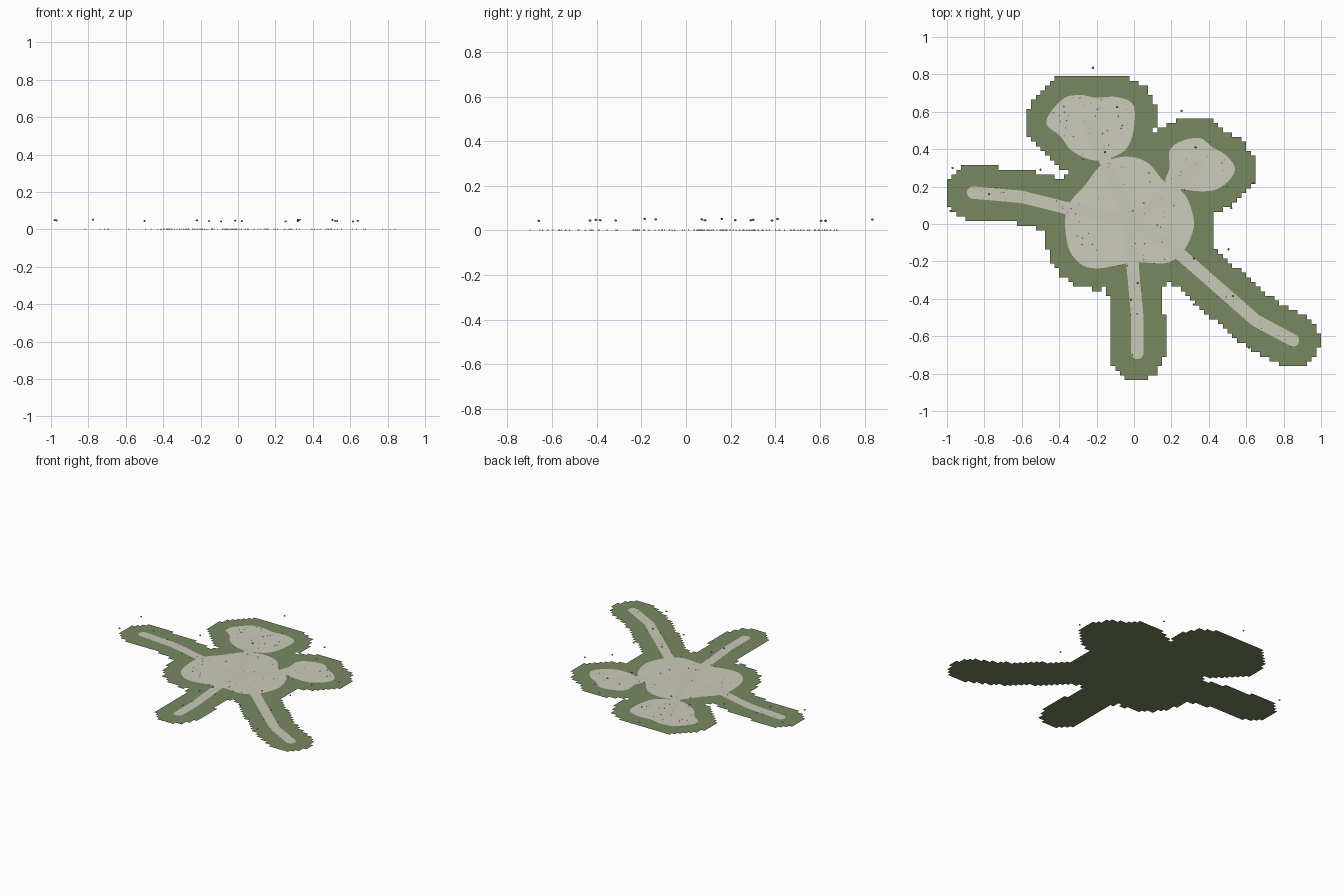
import bpy, bmesh, math, random
from mathutils import Vector as V

if "Cube" in bpy.data.objects:
    bpy.data.objects.remove(bpy.data.objects["Cube"])

random.seed(4)
CELL, MARGIN, HALF = 0.025, 0.112, 0.033


def material(name, rgb):
    m = bpy.data.materials.new(name)
    m.diffuse_color = (*rgb, 1)
    m.use_nodes = True
    m.node_tree.nodes["Principled BSDF"].inputs["Base Color"].default_value = m.diffuse_color
    return m


GREEN = material("grass", (0.19, 0.25, 0.12))
SAND = material("sand", (0.60, 0.60, 0.51))
TRACK = material("track", (0.59, 0.59, 0.48))
STONE = material("stone", (0.5, 0.5, 0.42))


def finish(bm, name, mat):
    mesh = bpy.data.meshes.new(name)
    bm.to_mesh(mesh)
    bm.free()
    mesh.materials.append(mat)
    ob = bpy.data.objects.new(name, mesh)
    bpy.context.collection.objects.link(ob)
    return ob


def flat_shape(name, pts, z, mat):
    bm = bmesh.new()
    f = bm.faces.new([bm.verts.new((p.x, p.y, z)) for p in pts])
    f.normal_update()
    if f.normal.z < 0:
        f.normal_flip()
    bmesh.ops.triangulate(bm, faces=[f])
    return finish(bm, name, mat)


def smooth_loop(pts, steps=6):
    """Closed Catmull-Rom curve through the points."""
    pts = [V(p) for p in pts]
    n, out = len(pts), []
    for i in range(n):
        a, b, c, d = (pts[(i + k) % n] for k in (-1, 0, 1, 2))
        for s in range(steps):
            t = s / steps
            out.append(0.5 * (2 * b + (c - a) * t + (2 * a - 5 * b + 4 * c - d) * t * t
                              + (3 * b - a - 3 * c + d) * t ** 3))
    return out


def ribbon(pts):
    """Outline of a constant-width track with round ends."""
    pts = [V(p) for p in pts]
    out = []
    for line in (pts, pts[::-1]):
        for i in range(1, len(line) - 1):
            d0 = (line[i] - line[i - 1]).normalized()
            d1 = (line[i + 1] - line[i]).normalized()
            t = (d0 + d1).normalized()
            out.append(line[i] + V((t.y, -t.x)) * HALF / t.dot(d0))
        d = (line[-1] - line[-2]).normalized()
        a0 = math.atan2(d.y, d.x)
        for k in range(11):
            a = a0 - math.pi / 2 + math.pi * k / 10
            out.append(line[-1] + V((math.cos(a), math.sin(a))) * HALF)
    return out


def inside(p, poly):
    hit = False
    for a, b in zip(poly, poly[1:] + poly[:1]):
        if (a.y > p.y) != (b.y > p.y) and p.x < a.x + (p.y - a.y) * (b.x - a.x) / (b.y - a.y):
            hit = not hit
    return hit


def near(p, poly, r):
    for a, b in zip(poly, poly[1:] + poly[:1]):
        ab = b - a
        t = max(0, min(1, (p - a).dot(ab) / max(ab.length_squared, 1e-12)))
        if (p - a - ab * t).length_squared < r * r:
            return True
    return inside(p, poly)


# Clearings and tracks
clearings = {
    "main_clearing": [(0.32, 0.02), (0.30, -0.08), (0.25, -0.16), (0.165, -0.21), (0, -0.205),
                      (-0.19, -0.237), (-0.29, -0.21), (-0.355, -0.11), (-0.36, 0.08), (-0.26, 0.21),
                      (-0.17, 0.32), (-0.05, 0.36), (0.07, 0.33), (0.16, 0.23), (0.27, 0.16)],
    "large_clearing": [(-0.47, 0.545), (-0.385, 0.665), (-0.29, 0.69), (-0.2, 0.675), (-0.1, 0.68),
                       (-0.015, 0.65), (0.005, 0.58), (-0.015, 0.45), (-0.075, 0.375),
                       (-0.21, 0.34), (-0.33, 0.39), (-0.395, 0.47)],
    "small_clearing": [(0.19, 0.39), (0.245, 0.44), (0.35, 0.46), (0.42, 0.41), (0.49, 0.37),
                       (0.54, 0.3), (0.51, 0.235), (0.44, 0.185), (0.35, 0.175), (0.245, 0.19),
                       (0.17, 0.225), (0.19, 0.3)],
}
tracks = {
    "west_track": [(0, 0.01), (-0.36, 0.085), (-0.6, 0.145), (-0.86, 0.168)],
    "south_track": [(-0.02, 0), (-0.005, -0.25), (0.018, -0.5), (0.018, -0.69)],
    "southeast_track": [(0, 0.01), (0.24, -0.155), (0.65, -0.515), (0.85, -0.622)],
    "north_track": [(-0.02, 0.02), (-0.15, 0.33), (-0.24, 0.53)],
    "northeast_track": [(0, 0.01), (0.2, 0.18), (0.34, 0.32)],
}
outlines = []
for i, (name, pts) in enumerate(clearings.items()):
    outlines.append(smooth_loop(pts))
    flat_shape(name, outlines[-1], 0.002, SAND)
for i, (name, pts) in enumerate(tracks.items()):
    outlines.append(ribbon(pts))
    flat_shape(name, outlines[-1], 0.0024 + i * 0.0001, TRACK)

# Stepped grass verge made of square cells
bm = bmesh.new()
for i in range(80):
    for j in range(68):
        x, y = -1 + i * CELL, -0.835 + j * CELL
        c = V((x + CELL / 2, y + CELL / 2))
        if any(near(c, o, MARGIN) for o in outlines):
            bm.faces.new([bm.verts.new((x + u * CELL, y + v * CELL, 0))
                          for u, v in ((0, 0), (1, 0), (1, 1), (0, 1))])
bmesh.ops.remove_doubles(bm, verts=bm.verts, dist=1e-4)
finish(bm, "grass_verge", GREEN)


def pebbles(name, spots, r, flat, mat):
    bm = bmesh.new()
    for x, y, z in spots:
        g = bmesh.ops.create_icosphere(bm, subdivisions=1, radius=r)
        bmesh.ops.scale(bm, verts=g["verts"], vec=(1, 1, flat))
        bmesh.ops.translate(bm, verts=g["verts"], vec=(x, y, z))
    finish(bm, name, mat)


# Gravel scattered over the sand
spots = []
while len(spots) < 130:
    p = V((random.uniform(-0.9, 0.85), random.uniform(-0.7, 0.7)))
    if any(near(p, o, 0.02) for o in outlines):
        spots.append((p.x, p.y, 0.002))
pebbles("gravel", spots, 0.004, 0.5, STONE)

# Small stones hovering above the ground
hover = [(-0.97, 0.3), (-0.98, 0.07), (-0.775, 0.16), (-0.5, 0.29), (-0.22, 0.835), (-0.09, 0.625),
         (-0.155, 0.385), (0.255, 0.605), (0.33, 0.41), (0.52, 0.085), (0.505, -0.135),
         (0.32, -0.185), (0.53, -0.385), (0.32, -0.43), (0.02, -0.315), (-0.015, -0.405),
         (0.64, 0.22), (0.615, -0.66)]
pebbles("hovering_stones", [(x, y, random.uniform(0.042, 0.053)) for x, y in hover], 0.007, 0.8, STONE)
